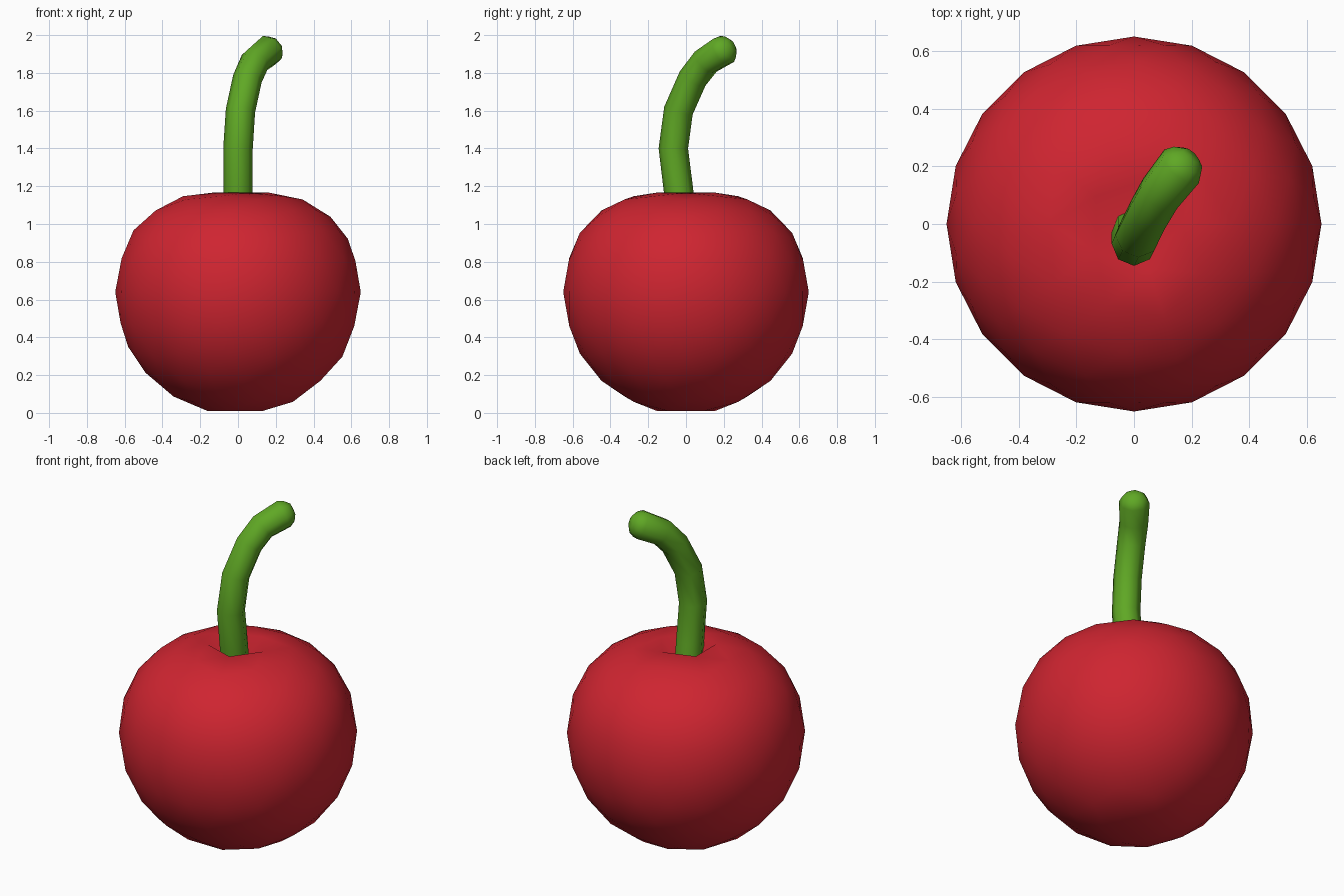
import bpy, bmesh
from mathutils import Vector

cube = bpy.data.objects.get("Cube")
if cube:
    bpy.data.objects.remove(cube, do_unlink=True)


def make_material(name, color):
    mat = bpy.data.materials.new(name)
    mat.use_nodes = True
    mat.diffuse_color = color
    mat.node_tree.nodes["Principled BSDF"].inputs["Base Color"].default_value = color
    return mat


red = make_material("cherry red", (0.62, 0.018, 0.03, 1))
green = make_material("stem green", (0.115, 0.39, 0.018, 1))

# Fruit: faceted ball, flattened on top with a dimple for the stem
RADIUS, CENTRE = 0.65, 0.64
bm = bmesh.new()
bmesh.ops.create_icosphere(bm, subdivisions=3, radius=RADIUS)
for v in bm.verts:
    r = v.co.xy.length
    if v.co.z > 0:
        v.co.z -= 0.14 * max(0, 1 - r / 0.62)
        if r < 0.01:
            v.co.z -= 0.12
    elif r < 0.01:
        v.co.z += 0.03
    v.co.z = max(v.co.z + CENTRE, 0.005 if r > 0.1 else 0)
mesh = bpy.data.meshes.new("fruit")
bm.to_mesh(mesh)
bm.free()
mesh.materials.append(red)
mesh.shade_smooth()
fruit = bpy.data.objects.new("fruit", mesh)
bpy.context.collection.objects.link(fruit)

# Stem: bent tube with a rounded tip, given as (position, radius factor)
path = [((0, -0.02, 1.0), 1), ((0, -0.04, 1.18), 1), ((0, -0.067, 1.4), 1),
        ((0.013, -0.04, 1.6), 1), ((0.05, 0.035, 1.77), 1),
        ((0.09, 0.105, 1.86), 1.02), ((0.165, 0.2, 1.92), 1.08),
        ((0.185, 0.222, 1.934), 0.85), ((0.198, 0.238, 1.944), 0.45),
        ((0.2, 0.24, 1.945), 0.02)]
curve = bpy.data.curves.new("stem", "CURVE")
curve.dimensions = "3D"
curve.bevel_depth = 0.078
curve.bevel_resolution = 2
curve.use_fill_caps = True
spline = curve.splines.new("POLY")
spline.points.add(len(path) - 1)
for point, (pos, radius) in zip(spline.points, path):
    point.co = (*pos, 1)
    point.radius = radius
curve.materials.append(green)
stem = bpy.data.objects.new("stem", curve)
bpy.context.collection.objects.link(stem)
bpy.ops.object.select_all(action="DESELECT")
stem.select_set(True)
bpy.context.view_layer.objects.active = stem
bpy.ops.object.convert(target="MESH")
bpy.context.object.data.shade_smooth()
